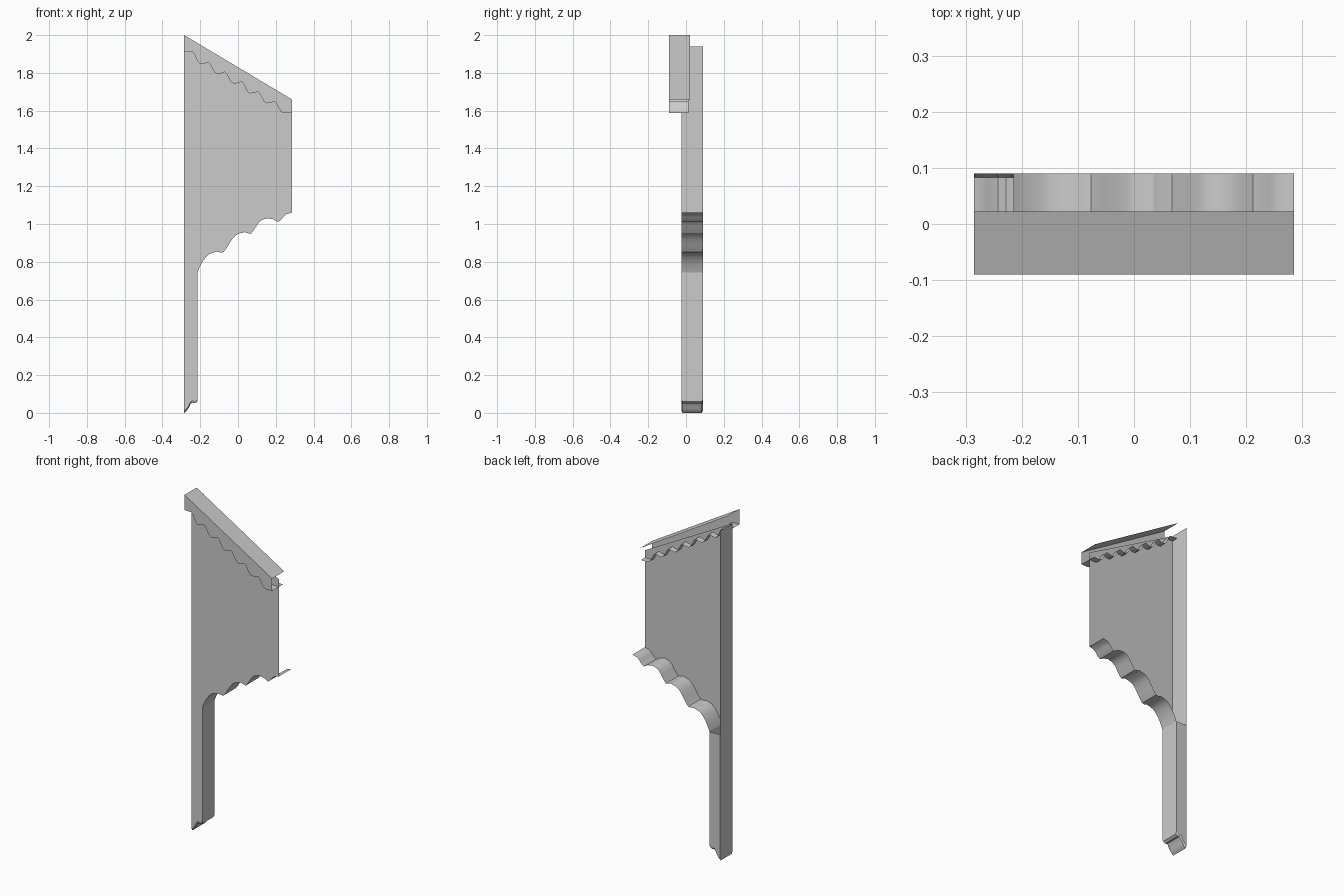
import bpy

if "Cube" in bpy.data.objects:
    bpy.data.objects.remove(bpy.data.objects["Cube"])

L, R, PL = -0.285, 0.285, -0.215       # left edge, right edge, inner side of post
YF, YB = -0.025, 0.09                  # body front and back planes
CH = 0.012                             # chamfer height under the foot

# Bottom scallops of the panel, (x, z)
scallop = [(PL, .742), (-.202, .775), (-.188, .80), (-.17, .825), (-.15, .842), (-.115, .854),
           (-.09, .849), (-.077, .851), (-.062, .87), (-.05, .89), (-.03, .92), (-.015, .937),
           (0, .947), (.035, .957), (.05, .952), (.068, .948), (.083, .967), (.098, .99),
           (.112, 1.01), (.13, 1.023), (.156, 1.03), (.185, 1.025), (.212, 1.01),
           (.228, 1.022), (.24, 1.038), (.255, 1.052), (R, 1.06)]
# Foot profile of the post, (x, z)
foot = [(L, 0), (-.272, .009), (-.262, .024), (-.252, .045), (-.242, .055), (-.228, .051), (PL, .06)]
# Trim edge: one repeated wave stepping down the slope
wave = [(0, 0), (.022, .003), (.042, .01), (.052, 0), (.065, -.026), (.077, -.045)]
trim = [(L, 1.91), (-.24, 1.91), (-.228, 1.893), (-.213, 1.86)]
trim += [(-.2 + .0878 * i + x, 1.847 - .052 * i + z) for i in range(5) for x, z in wave]
trim += [(.24, 1.587), (R, 1.587)]


def mesh(name, verts, faces):
    me = bpy.data.meshes.new(name)
    me.from_pydata(verts, [], faces)
    ob = bpy.data.objects.new(name, me)
    bpy.context.collection.objects.link(ob)
    bpy.context.view_layer.objects.active = ob
    ob.select_set(True)
    bpy.ops.object.shade_smooth_by_angle(angle=0.6)
    ob.select_set(False)
    return ob


def flat(name, pts):
    """One flat face from 3D points."""
    return mesh(name, pts, [range(len(pts))])


def strip(name, profile, rows):
    """Sweep an (x, z) profile through rows of (y, z offset)."""
    n = len(profile)
    verts = [(x, y, z + dz) for y, dz in rows for x, z in profile]
    faces = [(r * n + i, r * n + n + i, r * n + n + i + 1, r * n + i + 1)
             for r in range(len(rows) - 1) for i in range(n - 1)]
    return mesh(name, verts, faces)


# Front panel together with the front of the post
raised = [(x, z + CH) for x, z in foot]
flat("front_panel", [(x, YF, z) for x, z in raised + scallop + [(R, 1.63), (L, 1.94)]])

# Side walls of the post; the outer one runs the full height
def wall(name, x, z0, z1, out):
    pts = [(x, YF, z0 + CH), (x, YF, z1), (x, YB, z1), (x, YB, z0 + CH), (x, .083, z0), (x, -.018, z0)]
    flat(name, pts if out < 0 else pts[::-1])

wall("outer_wall", L, 0, 1.94, -1)
wall("post_inner_wall", PL, .06, scallop[0][1], 1)

# Back of the post and its curled, chamfered foot
flat("post_back", [(x, YB, z) for x, z in ([(L, .742), (PL, .742)] + raised[::-1])])
strip("post_foot", foot, [(YF, CH), (-.018, 0), (.083, 0), (YB, CH)])

# Scalloped underside
strip("scalloped_underside", scallop, [(YF, 0), (YB, 0)])

# Sloping trim: front board, top, and wavy underside
flat("trim_board", [(x, -.09, z) for x, z in trim + [(R, 1.66), (L, 2.0)]])
flat("trim_top", [(L, -.09, 2), (R, -.09, 1.66), (R, .022, 1.66), (L, .022, 2)])
strip("trim_underside", trim, [(-.09, 0), (.012, 0)])
